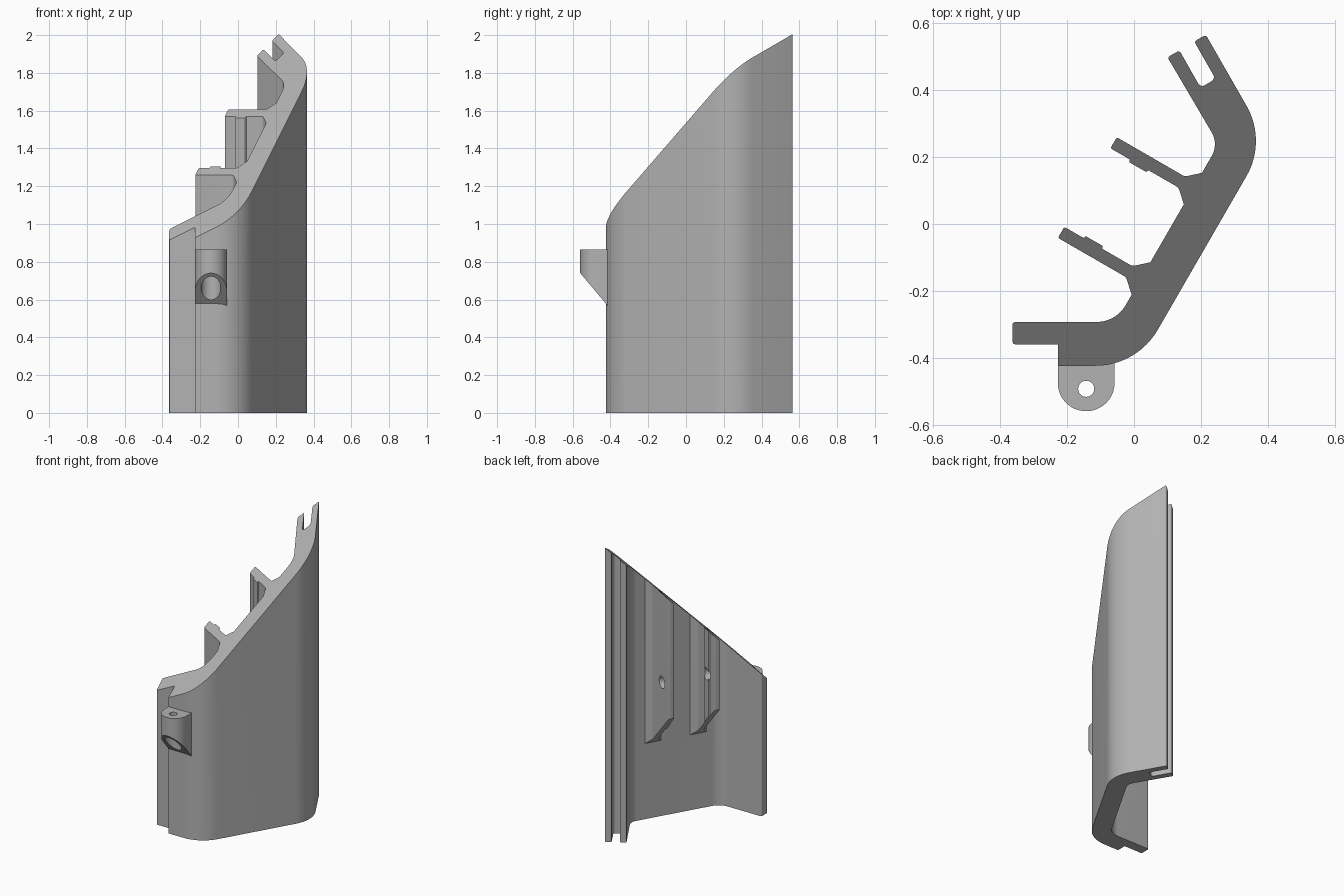
import bpy, bmesh, math
from mathutils import Vector

cube = bpy.data.objects.get("Cube")
if cube:
    bpy.data.objects.remove(cube, do_unlink=True)

grey = bpy.data.materials.new("plain_grey")
grey.use_nodes = True
COLOUR = (0.45, 0.45, 0.45, 1)
grey.diffuse_color = COLOUR
grey.node_tree.nodes["Principled BSDF"].inputs["Base Color"].default_value = COLOUR

ALONG = Vector((0.5, 0.866, 0))     # direction the long wall runs in
INWARD = Vector((0.866, -0.5, 0))   # from fin tip towards the wall
TOP_POINT = Vector((0, 0, 1.408))
TOP_NORMAL = Vector((-0.5, -0.866, 1)).normalized()


def rounded(corners, steps=12):
    """Turn (x, y, radius) corners into an outline with arcs."""
    out = []
    for i, (x, y, r) in enumerate(corners):
        p = Vector((x, y))
        if not r:
            out.append(p)
            continue
        a = (Vector(corners[i - 1][:2]) - p).normalized()
        b = (Vector(corners[(i + 1) % len(corners)][:2]) - p).normalized()
        half = a.angle(b) / 2
        centre = p + (a + b).normalized() * r / math.sin(half)
        reach = r / math.tan(half)
        start, end = p + a * reach - centre, p + b * reach - centre
        sweep = start.angle(end)
        for k in range(steps + 1):
            t = k / steps
            out.append(centre + (start * math.sin((1 - t) * sweep)
                                 + end * math.sin(t * sweep)) / math.sin(sweep))
    return out


def prism(name, outline, low, high, cuts=()):
    """Extrude an outline upward, then slice off the outer side of each plane."""
    bm = bmesh.new()
    base = bm.faces.new([bm.verts.new((p[0], p[1], low)) for p in outline])
    new = bmesh.ops.extrude_face_region(bm, geom=[base])["geom"]
    bmesh.ops.translate(bm, vec=(0, 0, high - low),
                        verts=[v for v in new if isinstance(v, bmesh.types.BMVert)])
    bmesh.ops.recalc_face_normals(bm, faces=bm.faces)
    for point, normal in cuts:
        cut = bmesh.ops.bisect_plane(bm, geom=bm.verts[:] + bm.edges[:] + bm.faces[:],
                                     plane_co=point, plane_no=normal, clear_outer=True)
        edges = [e for e in cut["geom_cut"] if isinstance(e, bmesh.types.BMEdge)]
        bmesh.ops.edgeloop_fill(bm, edges=edges)
    bmesh.ops.recalc_face_normals(bm, faces=bm.faces)
    mesh = bpy.data.meshes.new(name)
    bm.to_mesh(mesh)
    bm.free()
    mesh.materials.append(grey)
    obj = bpy.data.objects.new(name, mesh)
    bpy.context.collection.objects.link(obj)
    return obj


def drill(obj, centre, axis, radius, depth):
    """Cut a round hole centred on a point along an axis."""
    bpy.ops.mesh.primitive_cylinder_add(
        vertices=32, radius=radius, depth=depth, location=centre,
        rotation=Vector(axis).to_track_quat('Z', 'Y').to_euler())
    cutter = bpy.context.object
    cutter.name = obj.name + "_hole_cutter"
    cutter.data.materials.append(grey)
    cutter.hide_render = True
    cutter.hide_set(True)
    mod = obj.modifiers.new("hole", 'BOOLEAN')
    mod.operation = 'DIFFERENCE'
    mod.solver = 'EXACT'
    mod.object = cutter


def smooth(obj):
    bpy.ops.object.select_all(action='DESELECT')
    obj.select_set(True)
    bpy.context.view_layer.objects.active = obj
    for mod in list(obj.modifiers):
        bpy.ops.object.modifier_apply(modifier=mod.name)
    bpy.ops.object.shade_smooth_by_angle(angle=math.radians(30))


# Bent wall with a stepped front lip and a slotted rear end
wall_outline = rounded([
    (-0.227, -0.424, 0), (0.009, -0.424, 0.215), (0.397, 0.248, 0.21),
    (0.215, 0.566, 0.008), (0.18, 0.546, 0.008),
    (0.244, 0.434, 0.014), (0.199, 0.408, 0.014),
    (0.136, 0.519, 0.008), (0.1, 0.499, 0.008),
    (0.253, 0.239, 0.07), (-0.054, -0.293, 0.1),
    (-0.364, -0.293, 0.01), (-0.364, -0.36, 0.01), (-0.227, -0.36, 0)])
wall = prism("bent_wall", wall_outline, 0, 2.3, [(TOP_POINT, TOP_NORMAL)])
smooth(wall)

# Two drilled fins with flared roots, each with a raised strip on one side
for name, tip, side in (("rear_fin", Vector((-0.061, 0.243, 0)), -1),
                        ("front_fin", Vector((-0.218, -0.025, 0)), 1)):
    local = [(0, 0.019, 0.006), (0.066, 0.019, 0), (0.07, 0.027, 0),
             (0.128, 0.027, 0), (0.132, 0.019, 0), (0.235, 0.019, 0.02),
             (0.277, 0.057, 0), (0.284, 0.057, 0), (0.284, -0.057, 0),
             (0.277, -0.057, 0), (0.235, -0.019, 0.02), (0, -0.019, 0.006)]
    outline = [tip + INWARD * p.x + ALONG * p.y * side for p in rounded(local, 5)]
    underside = (tip + Vector((0, 0, 0.79)), -(INWARD + Vector((0, 0, 1))).normalized())
    fin = prism(name, outline, 0.2, 2.3, [(TOP_POINT, TOP_NORMAL), underside])
    drill(fin, tip + INWARD * 0.1 + Vector((0, 0, 1)), ALONG, 0.04, 0.2)
    smooth(fin)

# Screw tab on the front, sloped underneath and counterbored from below
CX, CY, R = -0.143, -0.475, 0.085
arc = [(CX + R * math.cos(a), CY + R * math.sin(a))
       for a in (math.pi + math.pi * k / 24 for k in range(25))]
tab_outline = [(CX - R, -0.415)] + arc + [(CX + R, -0.415)]
slope = (Vector((0, -0.56, 0.74)), Vector((0, -1.19, -1)).normalized())
tab = prism("screw_tab", tab_outline, 0.4, 0.865, [slope])
drill(tab, (CX, -0.493, 0.8), (0, 0, 1), 0.024, 0.5)
drill(tab, (CX, -0.493, 0.63), (0, 0, 1), 0.052, 0.3)
smooth(tab)
